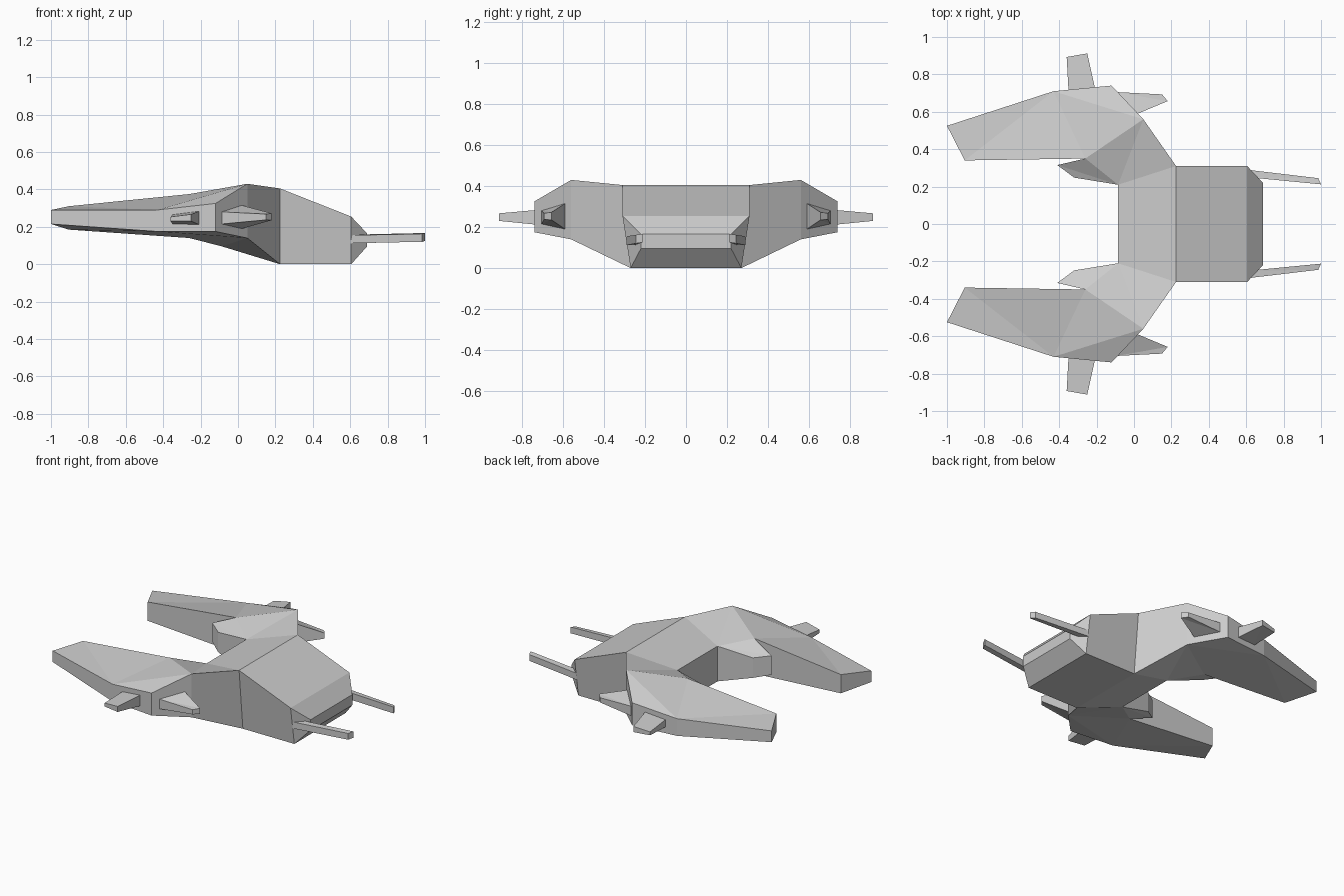
import bpy

if "Cube" in bpy.data.objects:
    bpy.data.objects.remove(bpy.data.objects["Cube"])


def make_object(name, verts, faces, mirror=False):
    mesh = bpy.data.meshes.new(name)
    mesh.from_pydata(verts, [], faces)
    mesh.update()
    obj = bpy.data.objects.new(name, mesh)
    bpy.context.collection.objects.link(obj)
    if mirror:
        mod = obj.modifiers.new("Mirror", "MIRROR")
        mod.use_axis = (False, True, False)
        mod.use_clip = False
        mod.use_mirror_merge = False
    return obj


def slab(name, columns, open_sides=()):
    """Counter-clockwise plan outline; each column is x, y, bottom z, top z
    and optionally a different y at the bottom. Caps fan from column 0."""
    n = len(columns)
    bottom = [(c[0], c[4] if len(c) > 4 else c[1], c[2]) for c in columns]
    top = [(c[0], c[1], c[3]) for c in columns]
    faces = []
    for i in range(1, n - 1):
        faces.append((n, n + i, n + i + 1))
        faces.append((0, i + 1, i))
    for i in range(n):
        if i not in open_sides:
            j = (i + 1) % n
            faces.append((i, j, n + j, n + i))
    return make_object(name, bottom + top, faces, mirror=True)


# Central hull: sections along x (x, bottom half width, top half width, z low, z high)
sections = [(-0.085, 0.21, 0.21, 0.095, 0.33),
            (0.225, 0.27, 0.31, 0.0, 0.405),
            (0.605, 0.27, 0.31, 0.0, 0.255),
            (0.69, 0.22, 0.22, 0.095, 0.165)]
verts, faces = [], [(0, 3, 2, 1), (12, 13, 14, 15)]
for x, wb, wt, lo, hi in sections:
    verts += [(x, -wb, lo), (x, wb, lo), (x, wt, hi), (x, -wt, hi)]
for s in range(3):
    for k in range(4):
        if s == 0 and k in (1, 3):      # sides covered by the arms
            continue
        a, b = 4 * s + k, 4 * s + (k + 1) % 4
        faces.append((a, b, b + 4, a + 4))
make_object("central_hull", verts, faces)

# Shared joints between hull, arm, pincer and claw
hull_front = (-0.085, 0.21, 0.095, 0.33)
hull_side = (0.225, 0.31, 0.0, 0.405, 0.27)
elbow = (0.05, 0.56, 0.14, 0.43)
inner = (-0.26, 0.35, 0.14, 0.375)

# Arms joining the hull to the long forward pincers
slab("arms", [hull_front, hull_side, elbow, inner], open_sides=(0, 2, 3))

# Long pincers
slab("pincers", [(-0.43, 0.71, 0.175, 0.29), (-1.0, 0.525, 0.215, 0.29),
                 (-0.905, 0.34, 0.185, 0.31), inner, elbow,
                 (-0.12, 0.74, 0.175, 0.325)], open_sides=(3,))

# Short inner claws
slab("inner_claws", [hull_front, inner, (-0.41, 0.315, 0.186, 0.313),
                     (-0.32, 0.248, 0.167, 0.30)], open_sides=(0,))

# Stub fins on the outer sides
slab("side_fins", [(-0.35, 0.71, 0.215, 0.265), (-0.205, 0.71, 0.21, 0.285),
                   (-0.25, 0.912, 0.23, 0.267), (-0.36, 0.893, 0.23, 0.253)])

# Stub fins on the rear elbow faces
slab("rear_fins", [(-0.09, 0.705, 0.215, 0.28), (0.02, 0.59, 0.19, 0.315),
                   (0.18, 0.657, 0.235, 0.272), (0.15, 0.693, 0.237, 0.268)])

# Thin tail rods
slab("tail_rods", [(0.61, 0.25, 0.112, 0.158), (1.0, 0.212, 0.125, 0.167),
                   (0.985, 0.245, 0.12, 0.162), (0.605, 0.29, 0.112, 0.155)])
